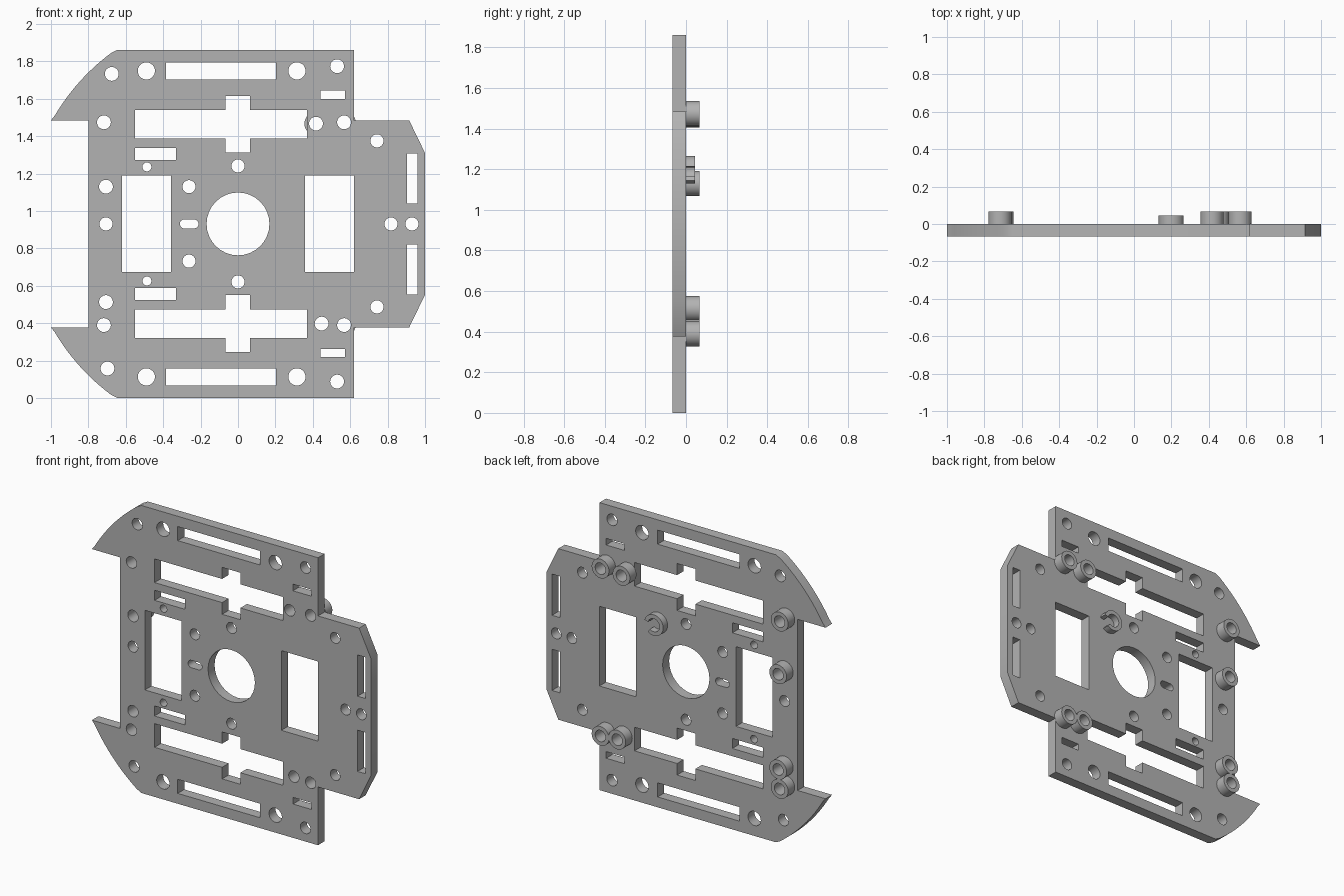
import bpy, bmesh
from math import sin, cos, radians, pi

cube = bpy.data.objects.get("Cube")
if cube:
    bpy.data.objects.remove(cube)

grey = bpy.data.materials.new("mid grey")
grey.use_nodes = True
grey.diffuse_color = (0.45, 0.45, 0.45, 1)
grey.node_tree.nodes["Principled BSDF"].inputs["Base Color"].default_value = (0.45, 0.45, 0.45, 1)

MID = 0.931       # height of the plate's line of symmetry
THICK = 0.067


def arc(x, z, r, start=0, end=360, steps=32):
    return [(x + r * cos(radians(start + (end - start) * i / steps)),
             z + r * sin(radians(start + (end - start) * i / steps))) for i in range(steps + 1)]


def circle(x, z, r):
    return arc(x, z, r)[:-1]


def rect(x0, x1, z0, z1):
    return [(x0, z0), (x1, z0), (x1, z1), (x0, z1)]


def flip(loop):
    return [(x, 2 * MID - z) for x, z in reversed(loop)]


def extruded(name, loops, y0, y1):
    """Fill the loops in the xz plane, inner loops as holes, and extrude from y0 to y1."""
    curve = bpy.data.curves.new(name, "CURVE")
    curve.dimensions, curve.fill_mode = "2D", "BOTH"
    curve.extrude = (y1 - y0) / 2
    for loop in loops:
        spline = curve.splines.new("POLY")
        spline.points.add(len(loop) - 1)
        for point, (x, z) in zip(spline.points, loop):
            point.co = (x, z, 0, 1)
        spline.use_cyclic_u = True
    obj = bpy.data.objects.new(name, curve)
    bpy.context.collection.objects.link(obj)
    obj.location.y = (y0 + y1) / 2
    obj.rotation_euler.x = pi / 2
    bpy.ops.object.select_all(action="DESELECT")
    obj.select_set(True)
    bpy.context.view_layer.objects.active = obj
    bpy.ops.object.convert(target="MESH")
    obj = bpy.context.object
    bm = bmesh.new()
    bm.from_mesh(obj.data)
    bmesh.ops.remove_doubles(bm, verts=bm.verts, dist=0.0001)
    bmesh.ops.recalc_face_normals(bm, faces=bm.faces)
    bm.to_mesh(obj.data)
    bm.free()
    obj.data.materials.clear()
    obj.data.materials.append(grey)
    bpy.ops.object.shade_smooth_by_angle(angle=radians(30))
    return obj


# Outline: upper half, then its mirror image
upper = [(1, 1.31), (0.915, 1.485), (0.62, 1.485), (0.62, 2 * MID)]
upper += arc(0, MID, 1.138, 125, 151, 16)[1:-1]
upper.insert(4, (-0.645, 2 * MID))
upper += [(-1, 1.485), (-0.8, 1.485)]
outline = upper + flip(upper)

# Openings that repeat above and below the middle
cross = [(-0.551, 1.388), (-0.067, 1.388), (-0.067, 1.312), (0.064, 1.312),
         (0.064, 1.388), (0.369, 1.388), (0.369, 1.541), (0.064, 1.541),
         (0.064, 1.616), (-0.067, 1.616), (-0.067, 1.541), (-0.551, 1.541)]
paired = [cross,
          rect(-0.385, 0.203, 1.704, 1.795),
          rect(0.441, 0.572, 1.6, 1.643),
          rect(-0.551, -0.332, 1.273, 1.338),
          rect(0.904, 0.96, 1.041, 1.308)]
for x, z, r in [(-0.49, 1.749, 0.046), (0.315, 1.749, 0.046), (0.53, 1.774, 0.037),
                (0.743, 1.375, 0.035), (-0.487, 1.236, 0.024), (0, 1.241, 0.035),
                (-0.262, 1.13, 0.035)]:
    paired.append(circle(x, z, r))
holes = paired + [flip(loop) for loop in paired]

# Openings on or across the middle line
holes += [rect(-0.62, -0.358, 0.674, 1.19), rect(0.358, 0.62, 0.674, 1.19),
          circle(0, MID, 0.168),
          arc(-0.287, MID, 0.024, 90, 270, 12) + arc(-0.235, MID, 0.024, -90, 90, 12)]
holes += [circle(x, MID, 0.035) for x in (-0.706, 0.818, 0.93)]
holes += [circle(-0.675, 1.733, 0.037), circle(-0.698, 0.158, 0.037)]

# Fixing holes that carry a tubular boss on the back
bosses = {"upper_right": (-0.717, 1.474), "middle_right": (-0.706, 1.13),
          "lower_right": (-0.706, 0.513), "bottom_right": (-0.717, 0.39),
          "upper_left_outer": (0.567, 1.474), "upper_left_inner": (0.417, 1.467),
          "lower_left_outer": (0.567, 0.39), "lower_left_inner": (0.447, 0.398)}
holes += [circle(x, z, 0.037) for x, z in bosses.values()]

extruded("chassis_plate", [outline] + holes, -THICK, 0)
for name, (x, z) in bosses.items():
    extruded("boss_" + name, [circle(x, z, 0.062), circle(x, z, 0.037)], 0, THICK)

# Open cable clip on the back
clip = arc(0.2, 1.197, 0.068, 15, 310) + arc(0.2, 1.197, 0.042, 310, 15)
extruded("cable_clip", [clip], 0, 0.045)
